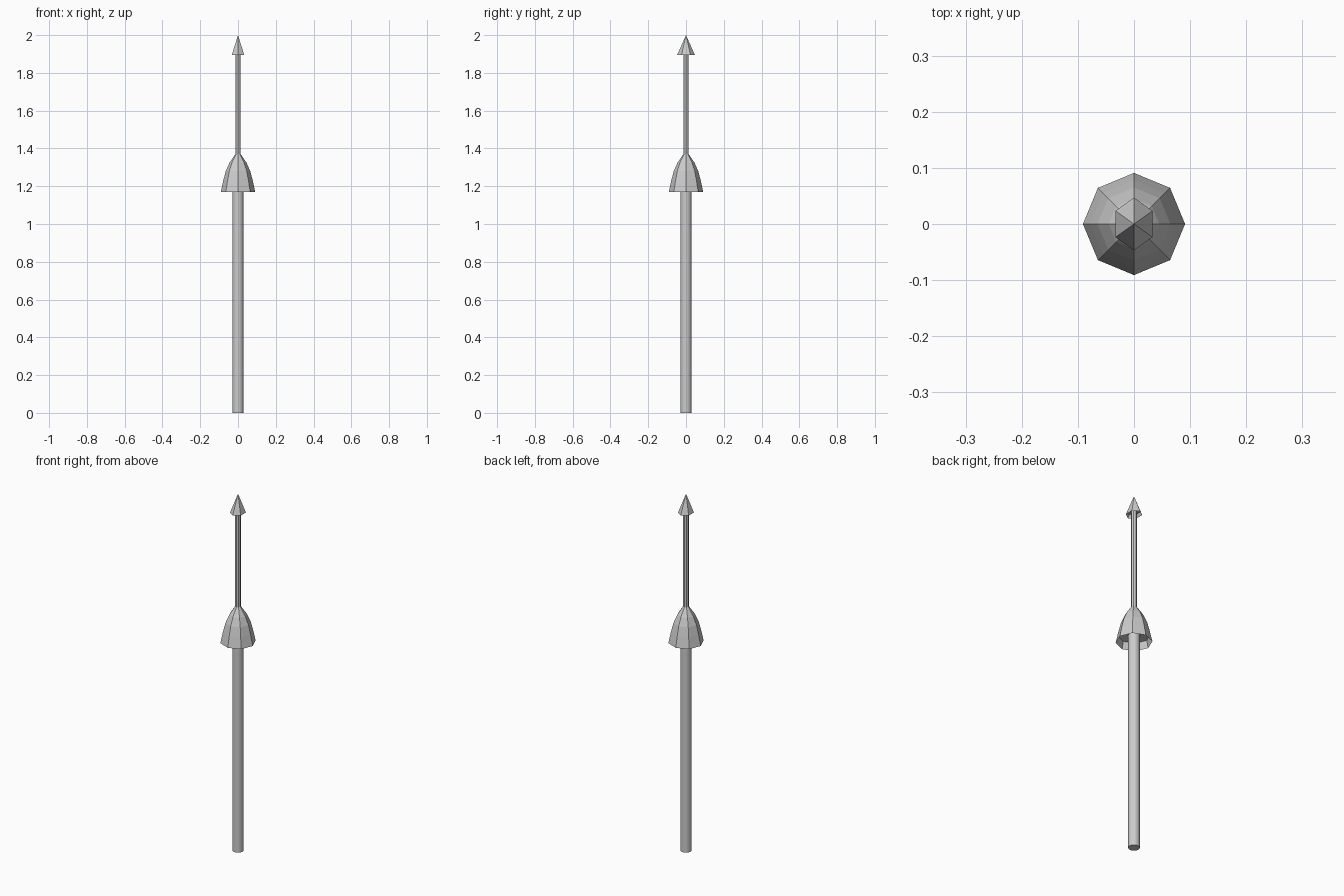
import bpy, bmesh
from math import cos, sin, tau

if "Cube" in bpy.data.objects:
    bpy.data.objects.remove(bpy.data.objects["Cube"])


def lathe(name, profile, sides, sx=1.0, sy=1.0, phase=0.0, smooth=False):
    """Rings of (radius, z) joined into a closed solid; radius 0 is a point."""
    bm = bmesh.new()
    rings = []
    for r, z in profile:
        n = sides if r > 0 else 1
        rings.append([bm.verts.new((sx * r * cos(tau * i / sides + phase),
                                    sy * r * sin(tau * i / sides + phase), z))
                      for i in range(n)])
    for a, b in zip(rings, rings[1:]):
        for i in range(sides):
            j = (i + 1) % sides
            if len(b) == 1:
                bm.faces.new((a[i], a[j], b[0]))
            else:
                bm.faces.new((a[i], a[j], b[j], b[i]))
    for ring in (rings[0], rings[-1]):
        if len(ring) > 2:
            bm.faces.new(ring)
    bmesh.ops.recalc_face_normals(bm, faces=bm.faces)
    me = bpy.data.meshes.new(name)
    bm.to_mesh(me)
    bm.free()
    ob = bpy.data.objects.new(name, me)
    bpy.context.collection.objects.link(ob)
    if smooth:
        bpy.ops.object.select_all(action='DESELECT')
        ob.select_set(True)
        bpy.context.view_layer.objects.active = ob
        bpy.ops.object.shade_smooth_by_angle()
    return ob


# Round handle pole
lathe("handle_pole", [(0.029, 0), (0.029, 1.21)], 16, smooth=True)

# Flared octagonal collar with a recessed underside
lathe("collar", [(0.03, 1.215), (0.082, 1.21), (0.091, 1.17), (0.078, 1.23),
                 (0.065, 1.28), (0.045, 1.325), (0.014, 1.37)], 8)

# Thin upper rod
lathe("upper_rod", [(0.0145, 1.36), (0.0145, 1.92)], 8)

# Flattened six-sided point with a recessed base
lathe("spear_point", [(0.036, 1.912), (0.047, 1.895), (0, 2.0)],
      6, sx=0.81, phase=tau / 4)
